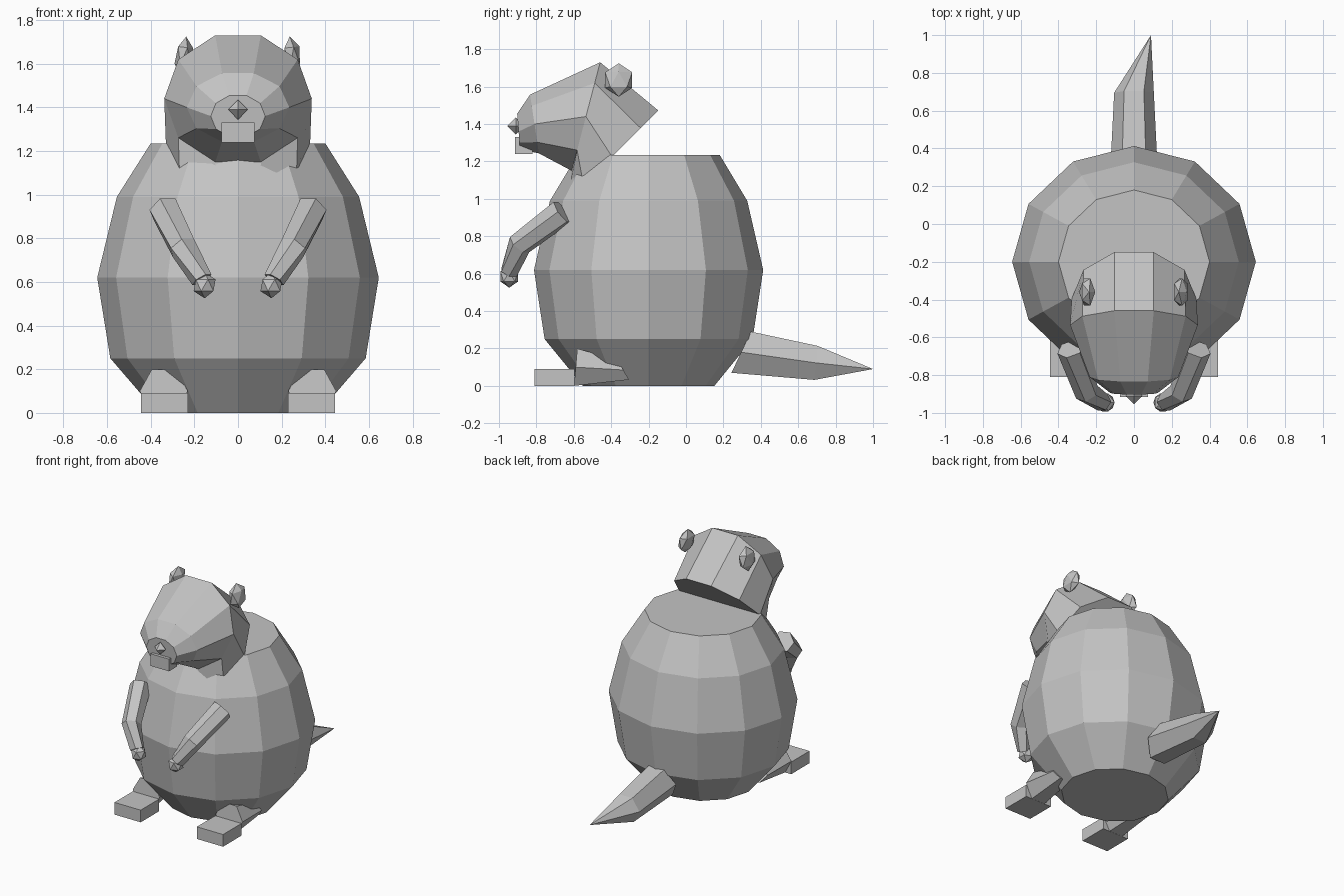
import bpy, bmesh, math
from mathutils import Vector, Matrix

cube = bpy.data.objects.get("Cube")
if cube:
    bpy.data.objects.remove(cube, do_unlink=True)

grey = bpy.data.materials.new("plain_grey")
grey.use_nodes = True
grey.diffuse_color = (0.55, 0.55, 0.55, 1)
grey.node_tree.nodes["Principled BSDF"].inputs["Base Color"].default_value = grey.diffuse_color


def finish(name, bm):
    bmesh.ops.recalc_face_normals(bm, faces=bm.faces)
    mesh = bpy.data.meshes.new(name)
    bm.to_mesh(mesh)
    bm.free()
    mesh.materials.append(grey)
    obj = bpy.data.objects.new(name, mesh)
    bpy.context.collection.objects.link(obj)
    return obj


def loft(name, rings, sides, tip=None):
    """Skin flat-capped rings, each given as (centre, u axis, v axis)."""
    bm = bmesh.new()
    loops = []
    for c, u, v in rings:
        angles = [math.tau * i / sides for i in range(sides)]
        loops.append([bm.verts.new(Vector(c) + Vector(u) * math.cos(a) + Vector(v) * math.sin(a))
                      for a in angles])
    for a, b in zip(loops, loops[1:]):
        for i in range(sides):
            j = (i + 1) % sides
            bm.faces.new((a[i], a[j], b[j], b[i]))
    bm.faces.new(loops[0])
    if tip:
        point = bm.verts.new(tip)
        for i in range(sides):
            bm.faces.new((loops[-1][i], loops[-1][(i + 1) % sides], point))
    else:
        bm.faces.new(loops[-1])
    return finish(name, bm)


def limb(name, points, radii, sides=6):
    """Loft along a path, with rings square to the path."""
    pts = [Vector(p) for p in points]
    rings = []
    for i, p in enumerate(pts):
        d = (pts[min(i + 1, len(pts) - 1)] - pts[max(i - 1, 0)]).normalized()
        u = d.cross(Vector((0, 0, 1))).normalized()
        rings.append((p, u * radii[i], u.cross(d) * radii[i]))
    return loft(name, rings, sides)


def box(name, low, high):
    bm = bmesh.new()
    low, high = Vector(low), Vector(high)
    bmesh.ops.create_cube(bm, size=1, matrix=Matrix.LocRotScale((low + high) / 2, None, high - low))
    return finish(name, bm)


def ball(name, centre, size, tilt=0):
    bm = bmesh.new()
    place = Matrix.Translation(centre) @ Matrix.Rotation(tilt, 4, 'Y') @ Matrix.Diagonal((*size, 1))
    bmesh.ops.create_icosphere(bm, subdivisions=1, radius=1, matrix=place)
    return finish(name, bm)


# Barrel body
profile = [(0.37, 0), (0.585, 0.25), (0.645, 0.62), (0.555, 0.99), (0.4, 1.235)]
loft("body", [((0, -0.2, z), (r, 0, 0), (0, r * 0.95, 0)) for r, z in profile], 12)

# Head, from the nape to the muzzle
loft("head", [
    ((0, -0.395, 1.225), (0.33, 0, 0), (0, 0.26, 0.26)),
    ((0, -0.535, 1.44), (0.338, 0, 0), (0, 0.08, 0.305)),
    ((0, -0.81, 1.4), (0.235, 0, 0), (0, -0.025, 0.165)),
    ((0, -0.895, 1.36), (0.125, 0, 0), (0, -0.008, 0.1)),
], 10)
box("front_teeth", (-0.075, -0.915, 1.24), (0.075, -0.82, 1.33))

# Nose, a small octahedron
loft("nose", [((0, -0.91, 1.345), (0.001, 0, 0), (0, 0.001, 0)),
              ((0, -0.91, 1.39), (0.045, 0, 0), (0, 0.045, 0))], 4, (0, -0.91, 1.435))

# Paired parts
for side, s in (("left", 1), ("right", -1)):
    ball(side + "_ear", (s * 0.248, -0.36, 1.635), (0.043, 0.085, 0.09), -s * 0.12)
    limb(side + "_arm", [(s * 0.335, -0.66, 0.93), (s * 0.25, -0.89, 0.755),
                         (s * 0.165, -0.945, 0.61)], (0.075, 0.066, 0.05))
    ball(side + "_hand", (s * 0.153, -0.945, 0.585), (0.056, 0.056, 0.06))
    x0, x1 = sorted((s * 0.23, s * 0.445))
    box(side + "_foot", (x0, -0.81, 0), (x1, -0.595, 0.09))
    loft(side + "_leg", [((s * 0.34, -0.59, 0.1), (0.11, 0, 0), (0, 0.01, 0.115)),
                         ((s * 0.35, -0.335, 0.085), (0.08, 0, 0), (0, -0.035, 0.06))], 6)

# Pointed tail, bending to one side
loft("tail", [((0, 0.295, 0.18), (0.125, 0, 0), (0, 0.06, 0.127)),
              ((0, 0.695, 0.123), (0.105, 0, 0), (0, 0.01, 0.105))], 6, (0.09, 1.0, 0.09))
